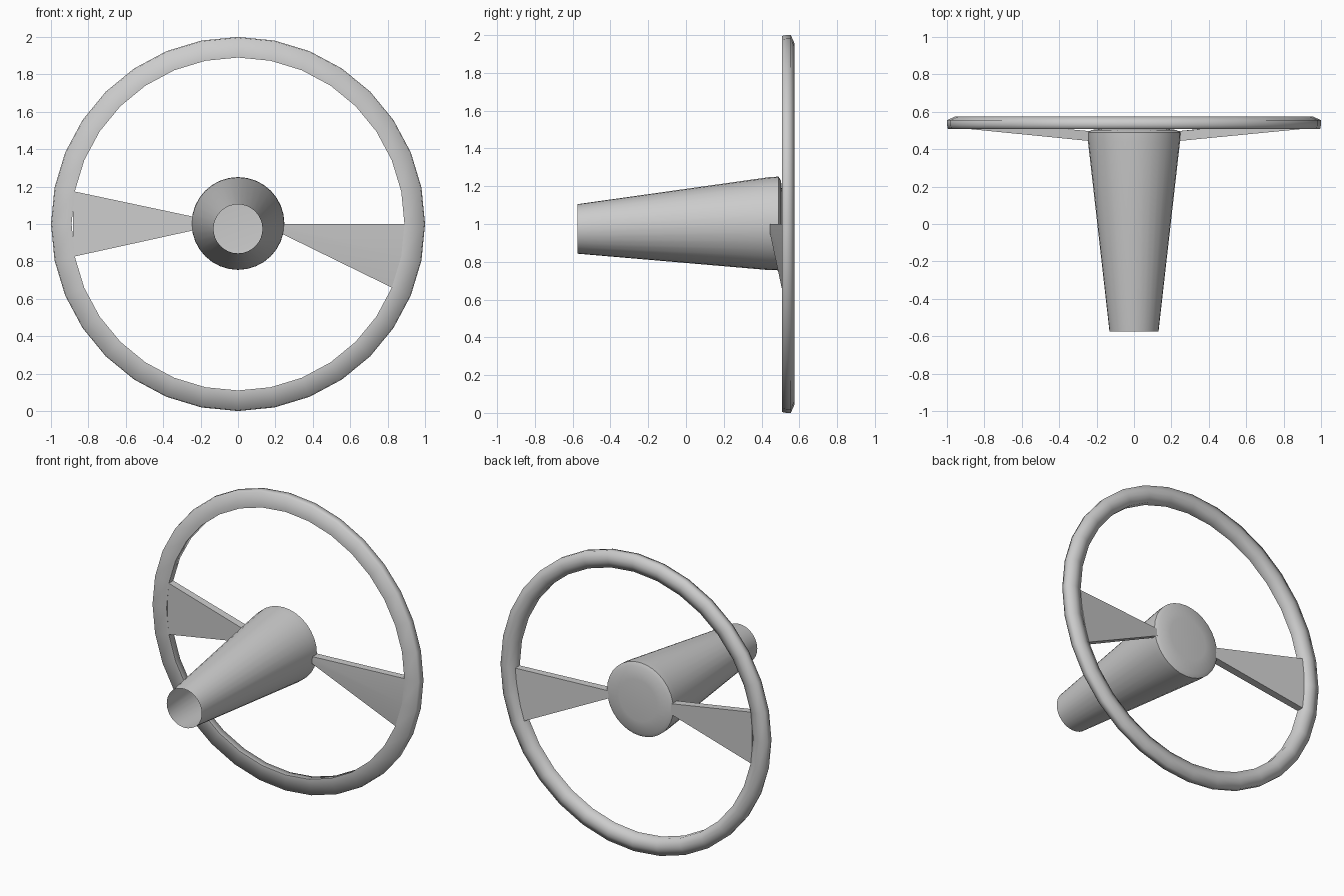
import bpy, bmesh, math
from mathutils import Vector

if "Cube" in bpy.data.objects:
    bpy.data.objects.remove(bpy.data.objects["Cube"])

N = 32


def finish(name, bm, angle):
    bmesh.ops.recalc_face_normals(bm, faces=bm.faces)
    me = bpy.data.meshes.new(name)
    bm.to_mesh(me)
    bm.free()
    ob = bpy.data.objects.new(name, me)
    bpy.context.collection.objects.link(ob)
    bpy.ops.object.select_all(action='DESELECT')
    ob.select_set(True)
    bpy.context.view_layer.objects.active = ob
    bpy.ops.object.shade_smooth_by_angle(angle=math.radians(angle))
    return ob


def ring_surface(name, rings, angle, closed=False, cap_end=False):
    """Bridge circles given as (y, radius, centre z)."""
    bm = bmesh.new()
    loops = []
    for y, r, cz in rings:
        loops.append([bm.verts.new((r * math.cos(2 * math.pi * i / N), y,
                                    cz + r * math.sin(2 * math.pi * i / N)))
                      for i in range(N)])
    pairs = list(zip(loops, loops[1:]))
    if closed:
        pairs.append((loops[-1], loops[0]))
    for a, b in pairs:
        for i in range(N):
            j = (i + 1) % N
            bm.faces.new((a[i], a[j], b[j], b[i]))
    if cap_end:
        bm.faces.new(loops[-1])
    return finish(name, bm, angle)


def spoke(name, sections, angle=30):
    """Loft between hub and rim outlines of matching points."""
    bm = bmesh.new()
    a, b = [[bm.verts.new(p) for p in s] for s in sections]
    n = len(a)
    for i in range(n):
        j = (i + 1) % n
        bm.faces.new((a[i], a[j], b[j], b[i]))
    bm.faces.new(a)
    bm.faces.new(b)
    return finish(name, bm, angle)


def rim_point(deg, y, r=0.9):
    t = math.radians(deg)
    return Vector((r * math.cos(t), y, 1 + r * math.sin(t)))


# Rim with flat front and bevelled back
ring_surface("rim", [(0.507, 0.995, 1), (0.53, 1.0, 1), (0.555, 1.0, 1),
                     (0.575, 0.955, 1), (0.573, 0.93, 1), (0.555, 0.89, 1),
                     (0.507, 0.89, 1)], 80, closed=True)

# Tapered, slightly drooping column, open at the front end
ring_surface("column_hub", [(-0.575, 0.131, 0.974), (0.44, 0.246, 1.002),
                            (0.49, 0.248, 1.003), (0.503, 0.225, 1.003),
                            (0.512, 0.14, 1.003)], 60, cap_end=True)

# Left spoke, symmetrical about the rim centre
spoke("left_spoke", [
    [(-0.22, 0.442, 1.035), (-0.22, 0.442, 0.97),
     (-0.22, 0.495, 0.97), (-0.22, 0.495, 1.035)],
    [rim_point(168.75, 0.508), rim_point(191.25, 0.508),
     rim_point(191.25, 0.555), rim_point(168.75, 0.555)]])

# Right spoke, one rim segment lower, with a folded front
spoke("right_spoke", [
    [(0.22, 0.442, 1.0), (0.22, 0.442, 0.963), (0.22, 0.465, 0.955),
     (0.22, 0.495, 0.955), (0.22, 0.495, 1.0)],
    [rim_point(0, 0.508), rim_point(-11.25, 0.508), rim_point(-22.5, 0.508),
     rim_point(-22.5, 0.555), rim_point(0, 0.555)]])
